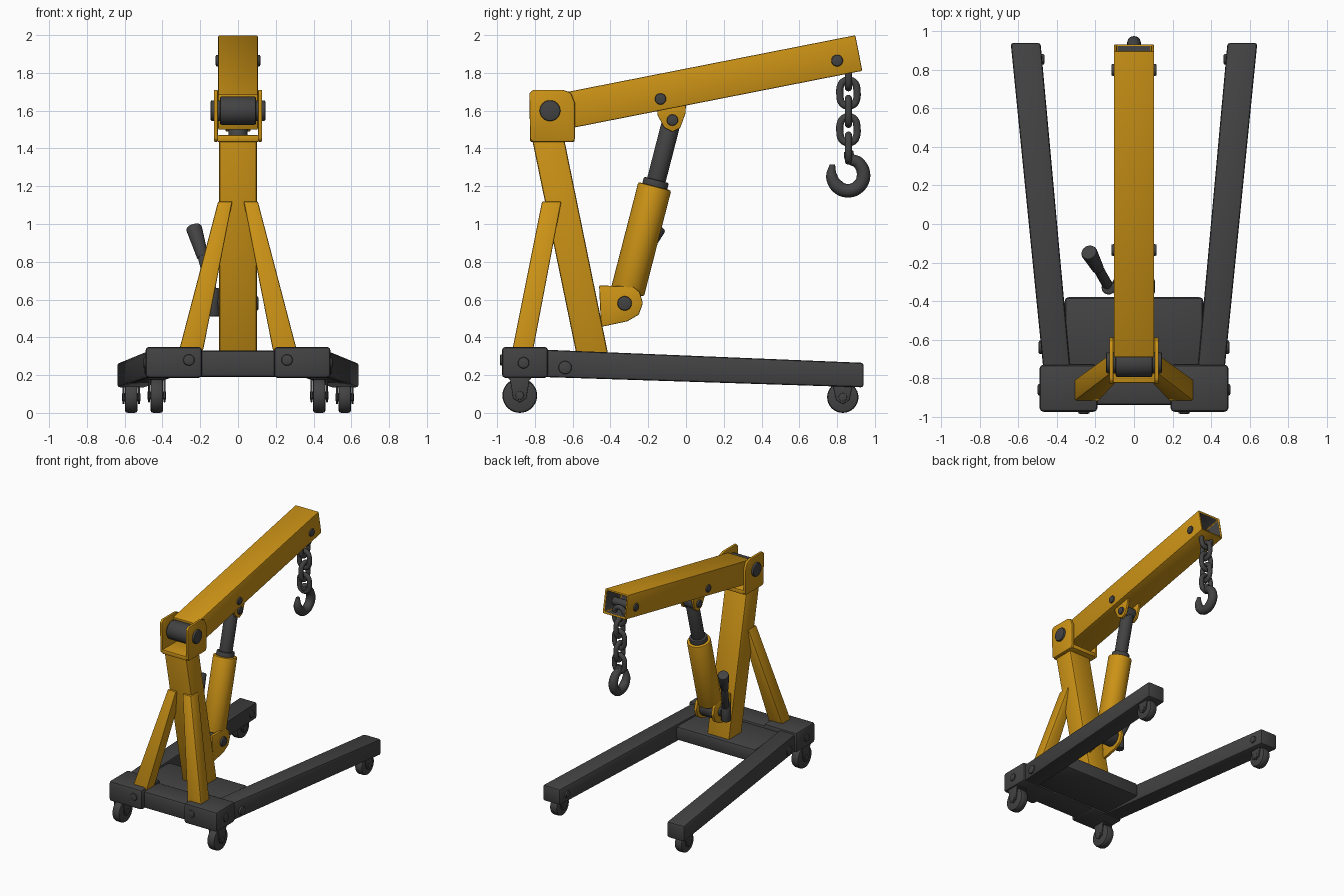
import bpy, bmesh, math
from mathutils import Vector as V

if "Cube" in bpy.data.objects:
    bpy.data.objects.remove(bpy.data.objects["Cube"])


def material(name, rgb):
    m = bpy.data.materials.new(name)
    m.diffuse_color = (*rgb, 1)
    m.use_nodes = True
    m.node_tree.nodes["Principled BSDF"].inputs["Base Color"].default_value = m.diffuse_color
    return m


YELLOW = material("yellow paint", (0.6, 0.29, 0.008))
GRAY = material("dark gray steel", (0.055, 0.055, 0.056))


def finish(name, bm, mats, bevel=0.0, segs=2):
    bmesh.ops.recalc_face_normals(bm, faces=bm.faces)
    if bevel:
        edges = [e for e in bm.edges if len(e.link_faces) == 2 and e.calc_face_angle() > 0.6]
        bmesh.ops.bevel(bm, geom=edges, offset=bevel, segments=segs, profile=0.5,
                        affect='EDGES', clamp_overlap=True)
    me = bpy.data.meshes.new(name)
    bm.to_mesh(me)
    bm.free()
    ob = bpy.data.objects.new(name, me)
    bpy.context.collection.objects.link(ob)
    for m in mats:
        me.materials.append(m)
    bpy.ops.object.select_all(action='DESELECT')
    ob.select_set(True)
    bpy.context.view_layer.objects.active = ob
    bpy.ops.object.shade_smooth_by_angle(angle=math.radians(35))
    return ob


def loft(name, rings, mat, bevel=0.012, dark_from=None):
    """Skin through equal rings of points, capped at both ends."""
    bm = bmesh.new()
    vs = [[bm.verts.new(p) for p in r] for r in rings]
    n = len(rings[0])
    bm.faces.new(vs[0])
    for k in range(len(vs) - 1):
        for i in range(n):
            f = bm.faces.new((vs[k][i], vs[k][(i+1) % n], vs[k+1][(i+1) % n], vs[k+1][i]))
            f.material_index = int(dark_from is not None and k >= dark_from)
    bm.faces.new(vs[-1]).material_index = int(dark_from is not None)
    return finish(name, bm, [mat, GRAY], bevel)


def rect_z(x0, x1, y0, y1, z):
    return [(x0, y0, z), (x1, y0, z), (x1, y1, z), (x0, y1, z)]


def rect_y(x0, x1, y, z0, z1):
    return [(x0, y, z0), (x1, y, z0), (x1, y, z1), (x0, y, z1)]


def box(name, x0, x1, y0, y1, z0, z1, mat, bevel=0.012):
    return loft(name, [rect_z(x0, x1, y0, y1, z0), rect_z(x0, x1, y0, y1, z1)], mat, bevel)


def plate(name, x0, x1, yz, mat, bevel=0.006):
    """Side profile in y-z pushed along x."""
    return loft(name, [[(x, y, z) for y, z in yz] for x in (x0, x1)], mat, bevel)


def rod(name, a, b, r, mat, bevel=0.008, r2=None, n=32):
    a, b = V(a), V(b)
    d = (b - a).normalized()
    u = d.orthogonal().normalized()
    w = d.cross(u)
    circ = [(math.cos(t*math.tau/n), math.sin(t*math.tau/n)) for t in range(n)]
    return loft(name, [[p + u*c*q + w*s*q for c, s in circ] for p, q in ((a, r), (b, r2 or r))], mat, bevel)


def tube(name, pts, r, radii=None, cyclic=False):
    """Round bar along a smooth path, turned into a mesh."""
    cu = bpy.data.curves.new(name, 'CURVE')
    cu.dimensions, cu.bevel_depth, cu.bevel_resolution = '3D', r, 4
    cu.use_fill_caps, cu.resolution_u = True, 6
    sp = cu.splines.new('BEZIER')
    sp.bezier_points.add(len(pts) - 1)
    for i, (bp, p) in enumerate(zip(sp.bezier_points, pts)):
        bp.co = p
        bp.handle_left_type = bp.handle_right_type = 'AUTO'
        bp.radius = radii[i] if radii else 1
    sp.use_cyclic_u = cyclic
    tmp = bpy.data.objects.new(name, cu)
    bpy.context.collection.objects.link(tmp)
    bpy.context.view_layer.update()
    me = bpy.data.meshes.new_from_object(tmp)
    bpy.data.objects.remove(tmp)
    bm = bmesh.new()
    bm.from_mesh(me)
    bpy.data.meshes.remove(me)
    return finish(name, bm, [GRAY])


# Base: rear crossbeam and deck plate
box("rear_crossbeam", -0.4, 0.4, -0.94, -0.74, 0.19, 0.33, GRAY, 0.02)
loft("deck_plate", [rect_z(-0.36, 0.36, -0.75, -0.38, 0.2), rect_z(-0.36, 0.36, -0.75, -0.38, 0.315)], GRAY, 0.02)

for s, side in ((-1, "left"), (1, "right")):
    box(side + "_beam_end", min(s*0.19, s*0.49), max(s*0.19, s*0.49), -0.975, -0.73, 0.185, 0.35, GRAY, 0.02)
    rod(side + "_beam_bolt", (s*0.26, -0.96, 0.28), (s*0.26, -0.985, 0.28), 0.03, GRAY)
    rod(side + "_beam_side_bolt", (s*0.47, -0.86, 0.265), (s*0.5, -0.86, 0.265), 0.03, GRAY)
    # Splayed, tapering leg
    loft(side + "_leg", [rect_y(s*0.33, s*0.47, -0.76, 0.19, 0.335),
                         rect_y(s*0.485, s*0.64, 0.94, 0.135, 0.265)], GRAY, 0.014)
    rod(side + "_leg_bolt", (s*0.44, -0.64, 0.24), (s*0.495, -0.64, 0.24), 0.035, GRAY)
    rod(side + "_leg_tip_bolt", (s*0.49, 0.855, 0.2), (s*0.465, 0.855, 0.2), 0.028, GRAY)
    # Casters
    for end, x, y, r, top in (("rear", 0.43, -0.88, 0.092, 0.2), ("front", 0.565, 0.83, 0.083, 0.16)):
        n, x = f"{side}_{end}_caster", s*x
        rod(n + "_wheel", (x-0.034, y, r), (x+0.034, y, r), r, GRAY, 0.015)
        rod(n + "_axle", (x-0.05, y, r), (x+0.05, y, r), 0.022, GRAY, 0.005)
        for t in (-1, 1):
            xa = x + t*0.041
            plate(n + "_fork", xa-0.005, xa+0.005,
                  [(y-0.035, r-0.015), (y, r-0.037), (y+0.035, r-0.015), (y+0.055, top), (y-0.055, top)], GRAY, 0.003)
        box(n + "_mount", x-0.046, x+0.046, y-0.06, y+0.06, max(top-0.022, 2*r-0.012), top, GRAY, 0.004)
    # Diagonal brace running up into the mast
    loft(side + "_brace", [rect_z(s*0.185, s*0.312, -0.92, -0.81, 0.33),
                           rect_z(s*0.03, s*0.105, -0.762, -0.66, 1.12)], YELLOW, 0.008)

# Mast
loft("mast", [rect_z(-0.1, 0.1, -0.578, -0.41, 0.3), rect_z(-0.1, 0.1, -0.815, -0.645, 1.45)], YELLOW)

# Mast head: open U bracket with pivot pin and roller
head = [(-0.825, 1.45), (-0.81, 1.435), (-0.6, 1.435), (-0.588, 1.45), (-0.588, 1.64),
        (-0.61, 1.695), (-0.65, 1.71), (-0.81, 1.71), (-0.83, 1.69)]
for s in (-1, 1):
    plate("head_side_plate", s*0.106, s*0.128, head, YELLOW)
box("head_floor", -0.11, 0.11, -0.825, -0.59, 1.435, 1.47, YELLOW, 0.006)
rod("pivot_pin", (-0.145, -0.72, 1.6), (0.145, -0.72, 1.6), 0.055, GRAY)
rod("pivot_roller", (-0.095, -0.72, 1.6), (0.095, -0.72, 1.6), 0.075, GRAY)

# Boom: box tube, hollow and dark at the tip
along, up = V((0, 0.981, 0.193)), V((0, -0.193, 0.981))
tip = V((0, 0.915, 1.905))


def boom_ring(back, w, h):
    c = tip - along*back
    return [c + V((a*w, 0, 0)) + up*(b*h) for a, b in ((-1, -1), (1, -1), (1, 1), (-1, 1))]


loft("boom", [boom_ring(1.62, 0.105, 0.096), boom_ring(0, 0.105, 0.096),
              boom_ring(0, 0.09, 0.081), boom_ring(0.2, 0.09, 0.081)], YELLOW, 0.007, dark_from=2)
rod("boom_tip_pin", (-0.118, 0.8, 1.865), (0.118, 0.8, 1.865), 0.031, GRAY)
rod("boom_mid_pin", (-0.118, -0.135, 1.662), (0.118, -0.135, 1.662), 0.03, GRAY)

# Hydraulic jack: lower bracket, cylinder, collar, rod and upper bracket
foot, axis = V((0, -0.325, 0.58)), V((0, 0.25, 0.97)).normalized()
low = [(-0.46, 0.675), (-0.28, 0.668), (-0.245, 0.64), (-0.228, 0.58), (-0.25, 0.52),
       (-0.31, 0.485), (-0.45, 0.455)]
high = [(-0.155, 1.62), (-0.15, 1.575), (-0.115, 1.51), (-0.07, 1.488), (-0.03, 1.51),
        (-0.003, 1.585), (0.0, 1.63)]
for s in (-1, 1):
    plate("jack_lower_lug", s*0.065, s*0.09, low, YELLOW)
    plate("jack_upper_lug", s*0.045, s*0.065, high, YELLOW, 0.004)
rod("jack_lower_pin", (-0.108, *foot.yz), (0.108, *foot.yz), 0.038, GRAY)
rod("jack_knuckle", (-0.062, *foot.yz), (0.062, *foot.yz), 0.07, GRAY)
rod("jack_cylinder", foot + axis*0.06, foot + axis*0.64, 0.09, YELLOW, 0.01)
rod("jack_collar", foot + axis*0.62, foot + axis*0.675, 0.068, GRAY)
rod("jack_rod", foot + axis*0.6, foot + axis*0.99, 0.05, GRAY, 0.01)
rod("jack_upper_eye", (-0.042, -0.072, 1.55), (0.042, -0.072, 1.55), 0.05, GRAY)
rod("jack_upper_pin", (-0.08, -0.072, 1.55), (0.08, -0.072, 1.55), 0.03, GRAY)

# Pump handle
rod("pump_socket", (-0.132, -0.33, 0.51), (-0.132, -0.33, 0.66), 0.036, GRAY)
rod("pump_handle", (-0.13, -0.33, 0.61), (-0.195, -0.215, 0.86), 0.027, GRAY)
rod("pump_grip", (-0.185, -0.235, 0.82), (-0.235, -0.145, 0.985), 0.03, GRAY, 0.012, r2=0.043)

# Chain links, every other one turned a quarter
for i in range(5):
    z, pts = 1.79 - i*0.097, []
    for k in range(12):
        t = k*math.tau/12
        w = 0.044*math.cos(t)
        h = 0.044*math.sin(t) + math.copysign(0.025, math.sin(t + 0.01))
        pts.append((0, 0.86 + w, z + h) if i % 2 else (w, 0.86, z + h))
    tube("chain_link", pts, 0.019, cyclic=True)

# Hook opening to the rear
hook = [(0.86, 1.385), (0.868, 1.35), (0.915, 1.322), (0.94, 1.258), (0.915, 1.2),
        (0.857, 1.176), (0.8, 1.2), (0.772, 1.25), (0.775, 1.315)]
tube("hook", [(0, y, z) for y, z in hook], 0.036, radii=[0.7, 0.8, 0.9, 1, 1, 1, 1, 0.85, 0.4])
